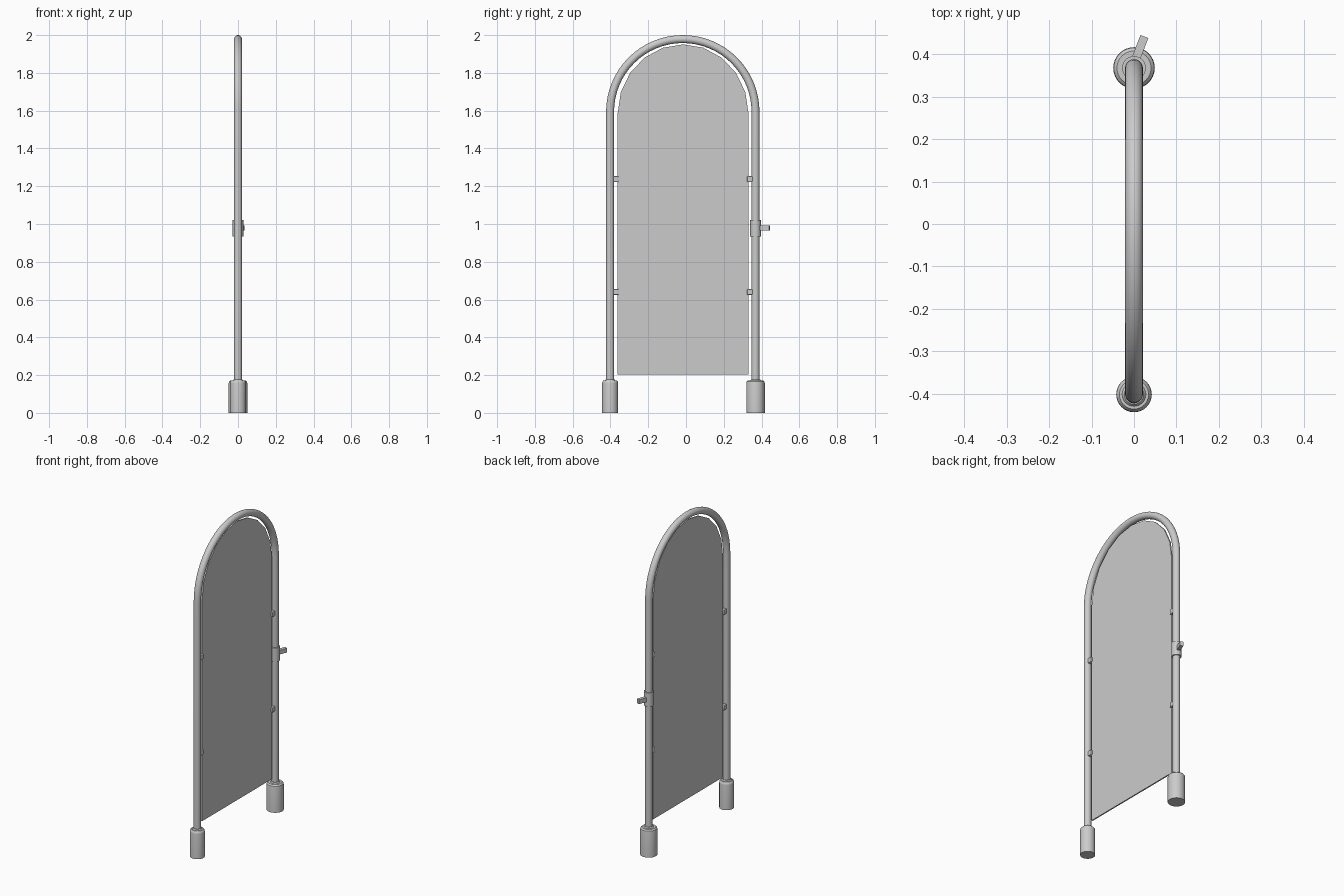
import bpy, bmesh, math
from mathutils import Vector

if "Cube" in bpy.data.objects:
    bpy.data.objects.remove(bpy.data.objects["Cube"])

YL, YR = -0.402, 0.368          # leg centre lines
YC, RAD, ZS = (YL + YR) / 2, (YR - YL) / 2, 1.594


def finish(name, bm, smooth=True):
    bmesh.ops.recalc_face_normals(bm, faces=bm.faces)
    me = bpy.data.meshes.new(name)
    bm.to_mesh(me)
    bm.free()
    ob = bpy.data.objects.new(name, me)
    bpy.context.collection.objects.link(ob)
    if smooth:
        bpy.ops.object.select_all(action='DESELECT')
        ob.select_set(True)
        bpy.context.view_layer.objects.active = ob
        bpy.ops.object.shade_smooth_by_angle(angle=math.radians(35))
    return ob


def lathe(name, profile, loc, n=32):
    bm = bmesh.new()
    rings = [[bm.verts.new((loc[0] + r * math.cos(2 * math.pi * i / n),
                            loc[1] + r * math.sin(2 * math.pi * i / n), loc[2] + z))
              for i in range(n)] for r, z in profile]
    for a, b in zip(rings, rings[1:]):
        for i in range(n):
            j = (i + 1) % n
            bm.faces.new((a[i], a[j], b[j], b[i]))
    bm.faces.new(rings[0][::-1])
    bm.faces.new(rings[-1])
    return finish(name, bm)


def box(name, loc, size, rot=0.0, bevel=0.0):
    bm = bmesh.new()
    bmesh.ops.create_cube(bm, size=1)
    bmesh.ops.scale(bm, vec=size, verts=bm.verts)
    if bevel:
        bmesh.ops.bevel(bm, geom=bm.edges[:], offset=bevel, segments=2, affect='EDGES', profile=0.5)
    ob = finish(name, bm, smooth=False)
    ob.location = loc
    ob.rotation_euler.z = rot
    return ob


# Bent tube frame: two legs and a semicircular top, swept in the YZ plane
path = [(YL, 0.15)]
path += [(YC - RAD * math.cos(math.pi * i / 32), ZS + RAD * math.sin(math.pi * i / 32)) for i in range(33)]
path += [(YR, 0.15)]
bm = bmesh.new()
N, R = 20, 0.021
rings = []
for k, (y, z) in enumerate(path):
    a = math.pi * min(max(k - 1, 0), 32) / 32
    out = Vector((0, -math.cos(a), math.sin(a)))
    rings.append([bm.verts.new(Vector((0, y, z)) + R * (out * math.cos(t) + Vector((1, 0, 0)) * math.sin(t)))
                  for t in (2 * math.pi * i / N for i in range(N))])
for a, b in zip(rings, rings[1:]):
    for i in range(N):
        j = (i + 1) % N
        bm.faces.new((a[i], a[j], b[j], b[i]))
bm.faces.new(rings[0])
bm.faces.new(rings[-1][::-1])
finish("tube_frame", bm)

# Flat panel with a coarse arched top
P0, P1, T = -0.362, 0.331, 0.004
pc, pr = (P0 + P1) / 2, (P1 - P0) / 2
outline = [(P0, 0.204), (P1, 0.204)]
outline += [(pc + pr * math.cos(math.pi * i / 10), 1.585 + 0.366 * math.sin(math.pi * i / 10)) for i in range(11)]
bm = bmesh.new()
face = bm.faces.new([bm.verts.new((-T, y, z)) for y, z in outline])
ext = bmesh.ops.extrude_face_region(bm, geom=[face], use_keep_orig=True)
bmesh.ops.translate(bm, vec=(2 * T, 0, 0), verts=[v for v in ext["geom"] if isinstance(v, bmesh.types.BMVert)])
finish("panel", bm, smooth=False)

# Weighted feet, the hinge/latch side is a little larger
for name, y, r in (("foot_left", YL, 0.042), ("foot_right", YR, 0.049)):
    lathe(name, [(r, 0), (r, 0.157), (r * 0.97, 0.165), (r * 0.82, 0.172), (0.028, 0.172), (0.023, 0.178)],
          (0, y, 0))

# Clips holding the panel to the legs
for z in (0.64, 1.238):
    box(f"clip_left_{z}", (0, -0.372, z), (0.026, 0.030, 0.032), bevel=0.005)
    box(f"clip_right_{z}", (0, 0.338, z), (0.026, 0.030, 0.032), bevel=0.005)

# Clamp sleeve and its handle
lathe("clamp_sleeve", [(0.028, 0.935), (0.028, 1.022)], (0, YR, 0))
box("clamp_handle", (0.0145, 0.416, 0.978), (0.020, 0.056, 0.027), rot=math.radians(-21))
